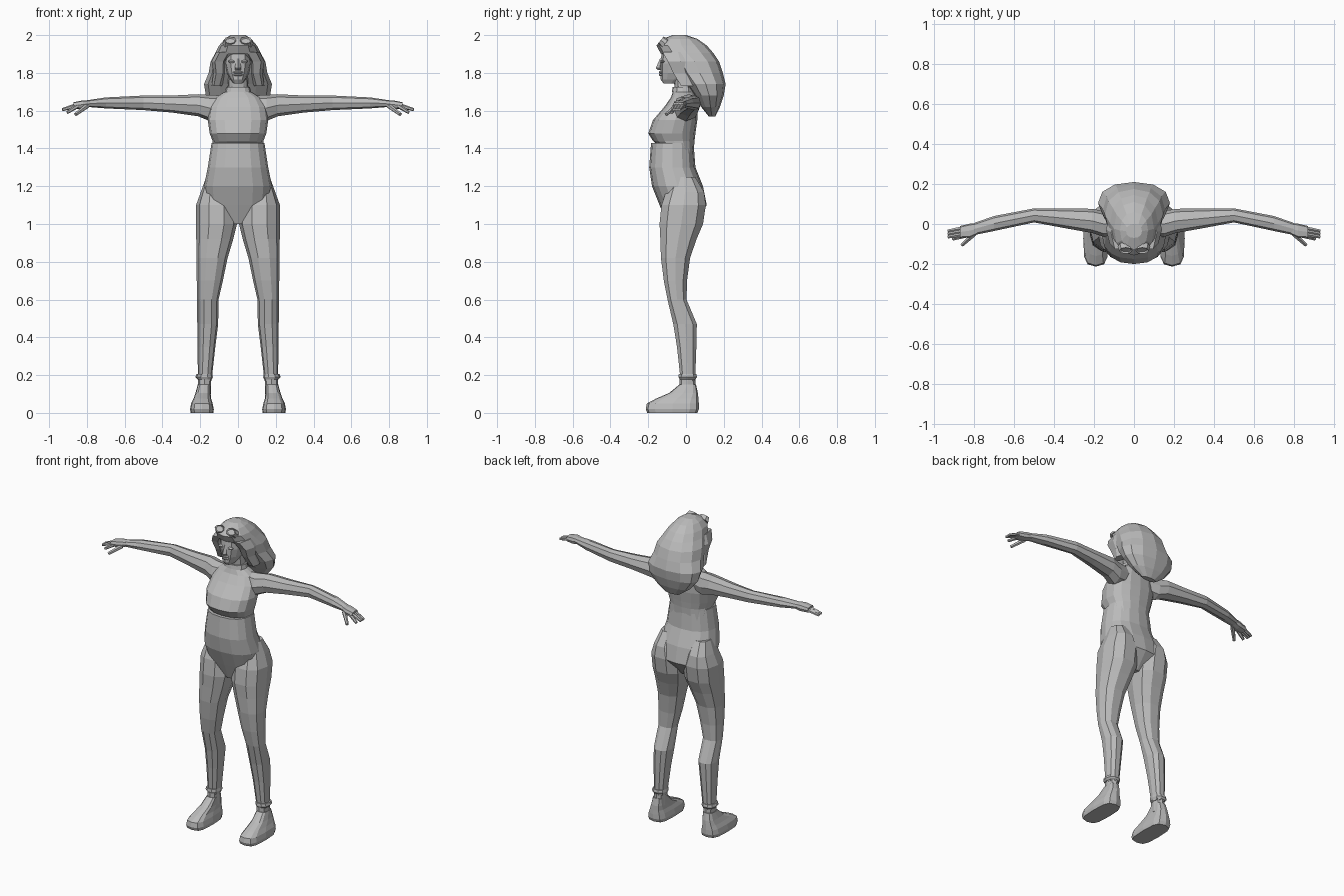
import bpy, bmesh, math
from mathutils import Matrix, Vector

cube = bpy.data.objects.get("Cube")
if cube:
    bpy.data.objects.remove(cube)

# single grey colour
grey = bpy.data.materials.new("plain grey")
grey.use_nodes = True
grey.diffuse_color = (0.5, 0.5, 0.5, 1)
grey.node_tree.nodes["Principled BSDF"].inputs["Base Color"].default_value = grey.diffuse_color


def finish(name, bm, side=1):
    """Turn a bmesh into an object; side -1 mirrors it to the right."""
    bmesh.ops.scale(bm, vec=(side, 1, 1), verts=bm.verts)
    bmesh.ops.recalc_face_normals(bm, faces=bm.faces)
    mesh = bpy.data.meshes.new(name)
    bm.to_mesh(mesh)
    bm.free()
    mesh.materials.append(grey)
    obj = bpy.data.objects.new(name, mesh)
    bpy.context.collection.objects.link(obj)


def rounded(value, power):
    return math.copysign(abs(value) ** power, value)


def loft(name, sections, place, sides=12, power=0.85, side=1):
    """Skin rounded rings; place(t, a, b) puts a ring point in space."""
    bm = bmesh.new()
    rings = []
    for along, low_a, high_a, low_b, high_b in sections:
        ring = []
        for step in range(sides):
            angle = math.tau * step / sides
            a = low_a + (high_a - low_a) * (1 + rounded(math.cos(angle), power)) / 2
            b = low_b + (high_b - low_b) * (1 + rounded(math.sin(angle), power)) / 2
            ring.append(bm.verts.new(place(along, a, b)))
        rings.append(ring)
    for lower, upper in zip(rings, rings[1:]):
        for i in range(sides):
            j = (i + 1) % sides
            bm.faces.new((lower[i], lower[j], upper[j], upper[i]))
    bm.faces.new(rings[0])
    bm.faces.new(rings[-1])
    finish(name, bm, side)


def upright(along, a, b):
    return (a, b, along)


def sideways(along, a, b):
    return (along, a, b)


def column(name, sections, sides=12, power=0.85):
    """Symmetric upright loft from rows of height, half width, front, back."""
    rows = [(z, -half, half, front, back) for z, half, front, back in sections]
    loft(name, rows, upright, sides, power)


def ellipsoid(name, centre, radii, segments=8, side=1):
    bm = bmesh.new()
    shape = Matrix.Translation(centre) @ Matrix.Diagonal((*radii, 1))
    bmesh.ops.create_uvsphere(bm, u_segments=segments, v_segments=6, radius=1, matrix=shape)
    finish(name, bm, side)


def finger(name, start, end, thick, side):
    """Tapered six-sided finger between two points."""
    start, end = Vector(start), Vector(end)
    direction = end - start
    bm = bmesh.new()
    turn = direction.to_track_quat("Z", "Y").to_matrix().to_4x4()
    bmesh.ops.create_cone(bm, cap_ends=True, segments=6, radius1=thick, radius2=thick * 0.7,
                          depth=direction.length,
                          matrix=Matrix.Translation((start + end) / 2) @ turn)
    finish(name, bm, side)


# torso: crotch, hips, belly, and up to the waist
column("torso", [
    (1, 0.04, -0.1, 0.03),
    (1.1, 0.17, -0.14, 0.11),
    (1.2, 0.18, -0.18, 0.09),
    (1.3, 0.16, -0.195, 0.05),
    (1.43, 0.14, -0.185, 0.04),
], sides=16)

# cropped top: hem, bust, chest, shoulders, collar
column("cropped_top", [
    (1.37, 0.13, -0.1, 0.04),
    (1.44, 0.135, -0.175, 0.045),
    (1.48, 0.15, -0.2, 0.05),
    (1.55, 0.16, -0.175, 0.06),
    (1.62, 0.15, -0.115, 0.06),
    (1.67, 0.12, -0.08, 0.055),
    (1.7, 0.07, -0.07, 0.04),
], sides=16)

# neck with a collar band, and the face
column("neck", [(1.68, 0.07, -0.07, 0.04), (1.72, 0.055, -0.06, 0.03), (1.8, 0.05, -0.07, 0.03)])
column("collar", [(1.7, 0.07, -0.075, 0.04), (1.725, 0.063, -0.07, 0.035)])
column("head", [
    (1.745, 0.025, -0.12, -0.04),
    (1.765, 0.04, -0.134, 0.01),
    (1.8, 0.058, -0.134, 0.04),
    (1.85, 0.07, -0.135, 0.06),
    (1.94, 0.066, -0.125, 0.07),
])
column("nose", [(1.815, 0.015, -0.15, -0.12), (1.825, 0.017, -0.16, -0.12),
                (1.875, 0.008, -0.138, -0.12)], sides=4)
for name, height in (("lower_lip", 1.79), ("upper_lip", 1.803)):
    ellipsoid(name, (0, -0.13, height), (0.026, 0.014, 0.008))

# long hair swept back: tip, widest part, temples, crown
column("hair", [
    (1.57, 0.05, 0.12, 0.155),
    (1.62, 0.12, 0.08, 0.18),
    (1.68, 0.17, 0.045, 0.2),
    (1.74, 0.18, 0, 0.21),
    (1.8, 0.155, -0.05, 0.195),
    (1.86, 0.145, -0.085, 0.175),
    (1.905, 0.12, -0.135, 0.145),
    (1.945, 0.1, -0.157, 0.11),
    (1.98, 0.07, -0.125, 0.06),
    (2, 0.04, -0.07, 0),
], power=0.9)

# leg rows: height, inner edge, front, back, with a nearly straight outer edge
leg_rows = [
    (0.17, 0.14, -0.03, 0.05),
    (0.35, 0.12, -0.05, 0.057),
    (0.47, 0.105, -0.07, 0.06),
    (0.6, 0.103, -0.1, 0.005),
    (0.7, 0.08, -0.12, 0.008),
    (0.82, 0.055, -0.136, 0.025),
    (0.92, 0.025, -0.14, 0.06),
    (1, 0.005, -0.145, 0.095),
    (1.1, 0.005, -0.135, 0.11),
    (1.17, 0.04, -0.11, 0.1),
    (1.25, 0.06, -0.07, 0.05),
]


def outer_thigh(z):
    """Outer edge of the leg, turning in above the hip."""
    return 0.21 + 0.012 * min(z, 1) - 0.36 * max(z - 1.1, 0)


# arm rows: distance out, front, back, underside, top
arm_rows = [
    (0.08, -0.06, 0.05, 1.56, 1.68),
    (0.15, -0.065, 0.065, 1.545, 1.683),
    (0.21, -0.045, 0.076, 1.57, 1.687),
    (0.35, -0.02, 0.078, 1.59, 1.68),
    (0.5, 0.008, 0.078, 1.603, 1.68),
    (0.7, -0.035, 0.04, 1.612, 1.67),
    (0.8, -0.055, 0.005, 1.62, 1.655),
]

# shoe rows: height, inner edge, outer edge, toe, heel
shoe_rows = [
    (0, 0.13, 0.25, -0.205, 0.06),
    (0.02, 0.128, 0.254, -0.213, 0.068),
    (0.05, 0.134, 0.248, -0.207, 0.068),
    (0.075, 0.142, 0.236, -0.16, 0.066),
    (0.105, 0.145, 0.225, -0.09, 0.063),
    (0.15, 0.146, 0.213, -0.035, 0.053),
]

for label, side in (("left", 1), ("right", -1)):
    # hair lock framing the face
    loft(label + "_hair_lock", [
        (1.73, 0.085, 0.14, -0.03, 0.05),
        (1.8, 0.065, 0.13, -0.075, 0.05),
        (1.86, 0.06, 0.14, -0.105, 0.05),
        (1.91, 0.03, 0.115, -0.135, 0.05),
    ], upright, sides=6, side=side)
    ellipsoid(label + "_eye", (0.034, -0.124, 1.86), (0.02, 0.012, 0.008), side=side)

    # raised goggle, a short drum with a sunken lens
    bm = bmesh.new()
    bmesh.ops.create_cone(bm, cap_ends=True, segments=8, radius1=0.04, radius2=0.032, depth=0.03)
    front = [face for face in bm.faces if face.normal.z > 0.9]
    bmesh.ops.inset_region(bm, faces=front, thickness=0.008, depth=-0.008)
    tilt = Matrix.Rotation(math.radians(50), 4, "X") @ Matrix.Diagonal((1, 0.75, 1, 1))
    bm.transform(Matrix.Translation((0.042, -0.122, 1.964)) @ tilt)
    finish(label + "_goggle", bm, side)

    # arm and hand
    loft(label + "_arm", arm_rows, sideways, sides=8, side=side)
    loft(label + "_palm", [
        (0.78, -0.05, 0.005, 1.62, 1.655),
        (0.82, -0.068, 0.002, 1.61, 1.655),
        (0.87, -0.07, -0.01, 1.61, 1.645),
    ], sideways, sides=8, power=0.6, side=side)
    for count, y in enumerate((-0.05, -0.035, -0.02)):
        finger(f"{label}_finger_{count}", (0.85, y, 1.63), (0.93, y - 0.015, 1.605), 0.012, side)
    finger(label + "_index_finger", (0.85, -0.06, 1.625), (0.905, -0.075, 1.59), 0.012, side)
    finger(label + "_thumb", (0.8, -0.05, 1.625), (0.86, -0.105, 1.58), 0.014, side)

    # leg, trouser cuff, ankle and shoe
    loft(label + "_leg", [(z, inner, outer_thigh(z), front, back)
                          for z, inner, front, back in leg_rows],
         upright, sides=10, side=side)
    loft(label + "_cuff", [(0.178, 0.138, 0.215, -0.036, 0.052),
                           (0.19, 0.133, 0.225, -0.042, 0.06),
                           (0.207, 0.136, 0.22, -0.04, 0.056)], upright, sides=10, side=side)
    loft(label + "_ankle", [(z, 0.143, 0.212, -0.035, 0.05) for z in (0.1, 0.19)],
         upright, sides=8, side=side)
    loft(label + "_shoe", shoe_rows, upright, power=0.6, side=side)
